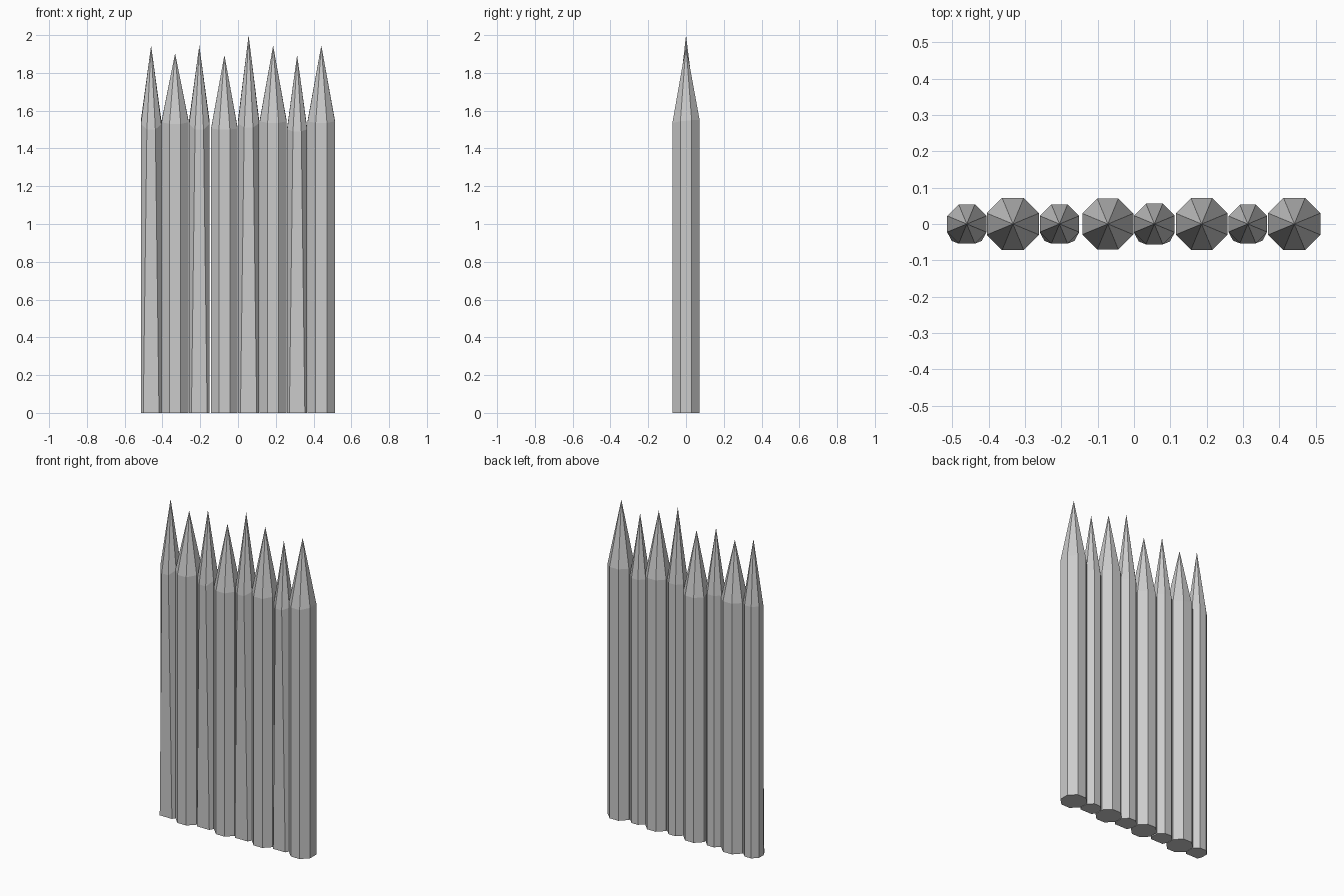
import bpy, bmesh, math

cube = bpy.data.objects.get("Cube")
if cube:
    bpy.data.objects.remove(cube)

# Single grey material
grey = bpy.data.materials.new("plain grey")
grey.use_nodes = True
colour = (0.6, 0.6, 0.6, 1)
grey.diffuse_color = colour
grey.node_tree.nodes["Principled BSDF"].inputs["Base Color"].default_value = colour

SIDES = 8


def octagon(apothem):
    """Corners of an octagon with flat sides facing front, back, left and right."""
    radius = apothem / math.cos(math.pi / SIDES)
    angles = [(i + 0.5) * math.tau / SIDES for i in range(SIDES)]
    return [(radius * math.cos(a), radius * math.sin(a)) for a in angles]


def stake(name, x, apothem, shoulder, front_drop, tip, hewn):
    """A post with a sharpened top; hewn posts spread at the front of the foot."""
    bm = bmesh.new()
    foot, neck = [], []
    for px, py in octagon(apothem):
        # the cut dips lower towards the front
        dip = front_drop * max(0, -py / apothem)
        neck.append(bm.verts.new((px, py, shoulder - dip)))
        if hewn and py < -0.9 * apothem:
            px, py = math.copysign(0.77 * apothem, px), -0.86 * apothem
        foot.append(bm.verts.new((px, py, 0)))
    point = bm.verts.new((0, 0, tip))
    bm.faces.new(foot[::-1])
    for i in range(SIDES):
        j = (i + 1) % SIDES
        bm.faces.new((foot[i], foot[j], neck[j], neck[i]))
        bm.faces.new((neck[i], neck[j], point))
    mesh = bpy.data.meshes.new(name)
    bm.to_mesh(mesh)
    bm.free()
    mesh.materials.append(grey)
    obj = bpy.data.objects.new(name, mesh)
    obj.location.x = x
    bpy.context.collection.objects.link(obj)


# Palisade row, thin and thick stakes alternating:
# centre x, apothem, shoulder height, front dip, tip height
row = [
    (-0.46, 0.054, 1.55, 0.05, 1.945),
    (-0.333, 0.072, 1.545, 0.015, 1.905),
    (-0.205, 0.054, 1.55, 0.05, 1.945),
    (-0.072, 0.07, 1.51, 0.01, 1.895),
    (0.056, 0.056, 1.55, 0.04, 2.0),
    (0.186, 0.071, 1.55, 0.015, 1.945),
    (0.313, 0.053, 1.51, 0.02, 1.895),
    (0.441, 0.072, 1.55, 0.015, 1.945),
]
for n, (x, apothem, shoulder, dip, tip) in enumerate(row, 1):
    stake(f"stake_{n}", x, apothem, shoulder, dip, tip, hewn=n % 2 == 1)
